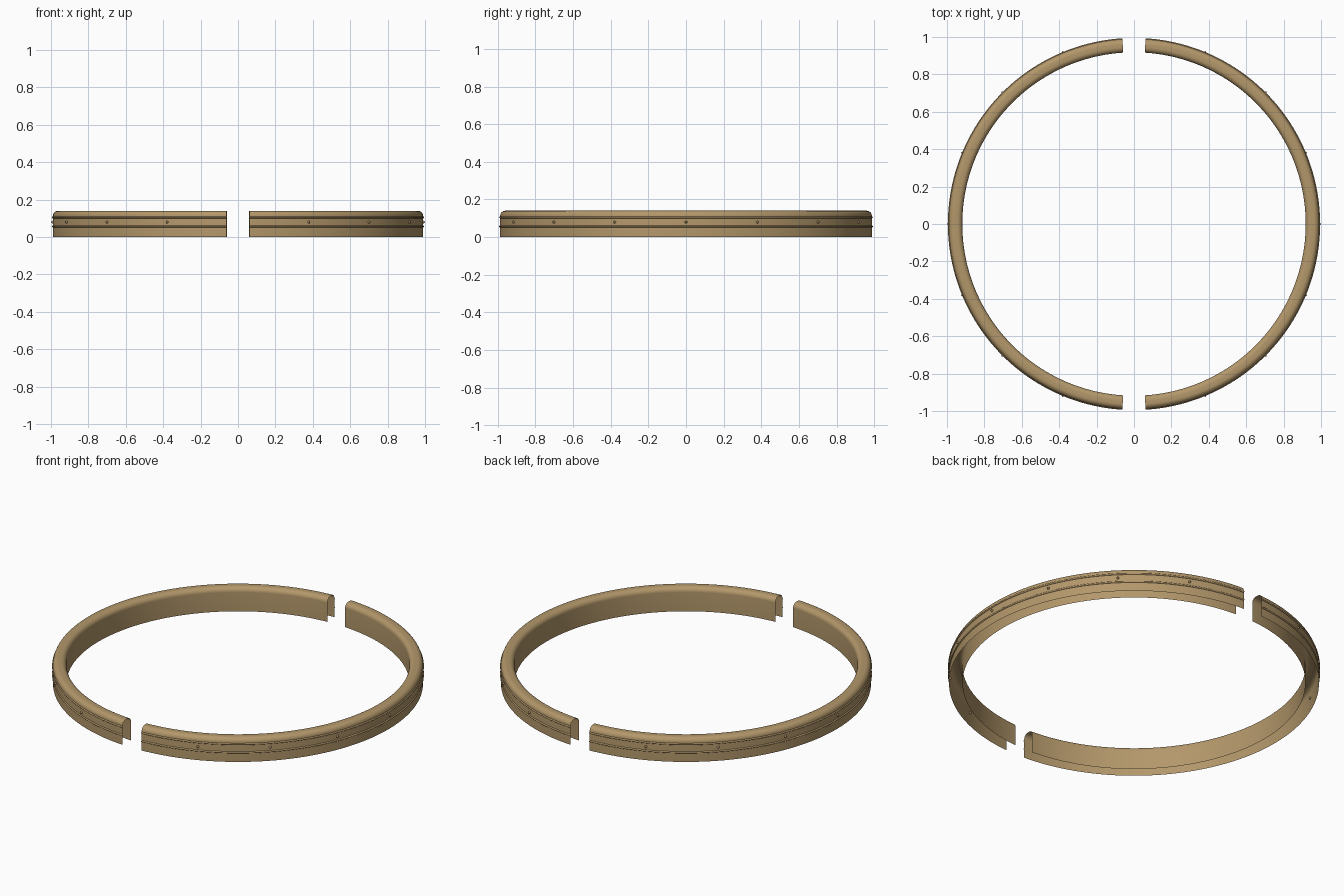
import bpy, bmesh, math
from mathutils import Matrix, Vector

if "Cube" in bpy.data.objects:
    bpy.data.objects.remove(bpy.data.objects["Cube"])

tan = bpy.data.materials.new("tan_brass")
tan.diffuse_color = (0.45, 0.31, 0.145, 1)
tan.use_nodes = True
tan.node_tree.nodes["Principled BSDF"].inputs["Base Color"].default_value = tan.diffuse_color

R_OUT, R_IN, H = 0.99, 0.918, 0.14
GAP = math.radians(3.6)      # half of the gap at each end
SEG = 96


def finish(name, bm):
    bmesh.ops.recalc_face_normals(bm, faces=bm.faces)
    me = bpy.data.meshes.new(name)
    bm.to_mesh(me)
    bm.free()
    me.materials.append(tan)
    ob = bpy.data.objects.new(name, me)
    bpy.context.collection.objects.link(ob)
    bpy.ops.object.select_all(action='DESELECT')
    bpy.context.view_layer.objects.active = ob
    ob.select_set(True)
    bpy.ops.object.shade_smooth_by_angle(angle=math.radians(35))
    return ob


def arc(cx, cz, r, a0, a1, n):
    return [(cx + r * math.cos(math.radians(a0 + (a1 - a0) * i / n)),
             cz + r * math.sin(math.radians(a0 + (a1 - a0) * i / n))) for i in range(n + 1)]


def sweep(name, profile, start):
    """Turn an open (radius, height) profile through half a circle less the gaps."""
    bm = bmesh.new()
    rows = []
    for i in range(SEG + 1):
        a = start + GAP + (math.pi - 2 * GAP) * i / SEG
        rows.append([bm.verts.new((r * math.cos(a), r * math.sin(a), z)) for r, z in profile])
    for p, q in zip(rows, rows[1:]):
        for j in range(len(profile) - 1):
            bm.faces.new((p[j], q[j], q[j + 1], p[j + 1]))
    return finish(name, bm)


# Thin inverted channel: outer wall, rounded top, inner wall, open below
r = 0.028
channel = ([(R_OUT, 0)] + arc(R_OUT - r, H - r, r, 0, 90, 8)
           + arc(R_IN + r, H - r, r, 90, 180, 8) + [(R_IN, 0)])

for side, start in (("right", -math.pi / 2), ("left", math.pi / 2)):
    sweep(side + "_channel", channel, start)
    # Raised beads on the outer wall
    for label, z in (("lower", 0.056), ("upper", 0.105)):
        sweep(f"{side}_{label}_bead", arc(R_OUT, z, 0.005, -90, 90, 6), start)
    # Domed rivets between the beads
    bm = bmesh.new()
    for k in range(1, 8):
        a = start + k * math.pi / 8
        m = (Matrix.Rotation(a, 4, 'Z') @ Matrix.Translation((R_OUT, 0, 0.08))
             @ Matrix.Diagonal(Vector((0.01, 0.007, 0.007, 1))))
        bmesh.ops.create_uvsphere(bm, u_segments=12, v_segments=8, radius=1, matrix=m)
    finish(side + "_rivets", bm)
